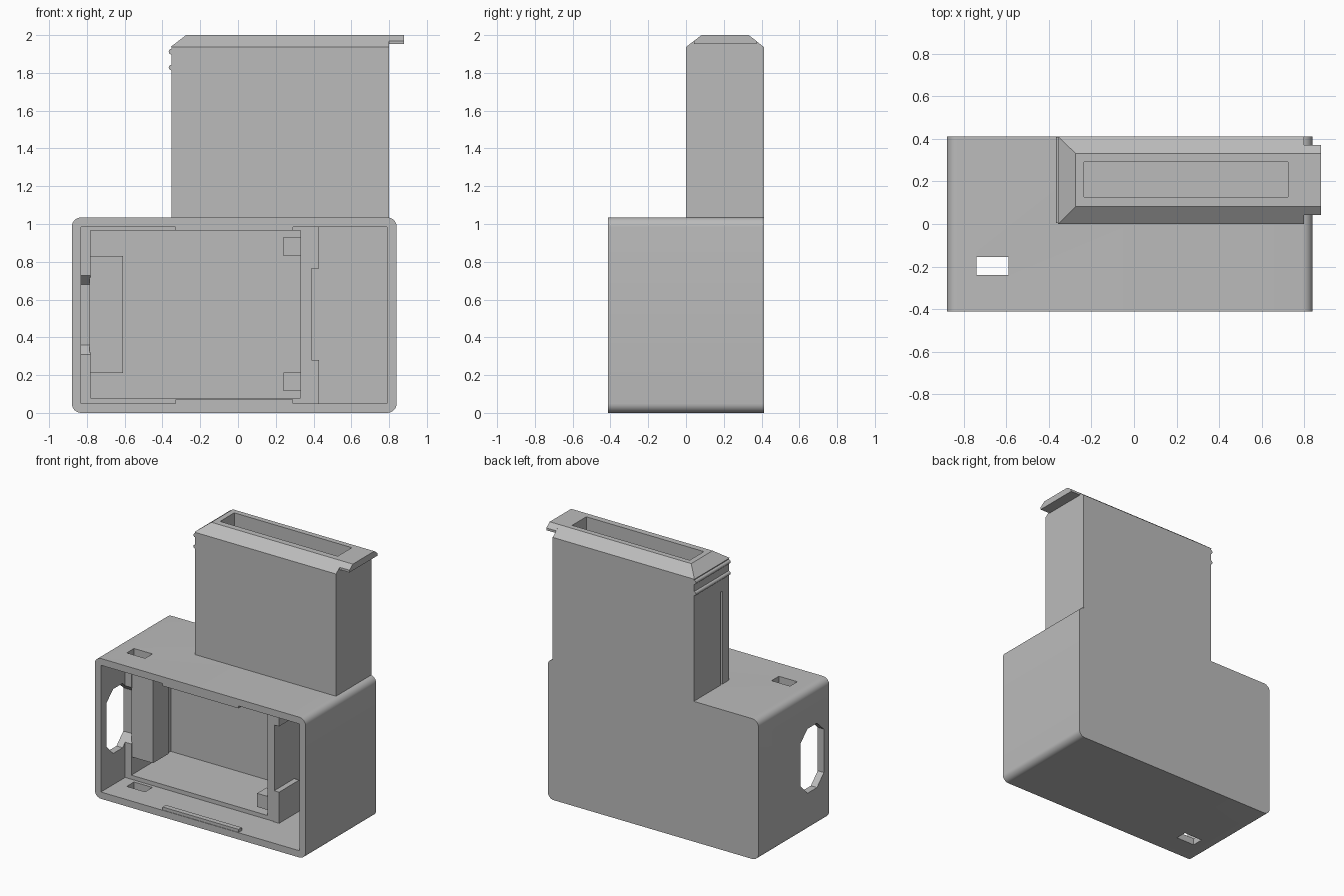
import bpy
import bmesh
import math

old = bpy.data.objects.get("Cube")
if old:
    bpy.data.objects.remove(old, do_unlink=True)

GREY = (0.5, 0.5, 0.5, 1)
grey = bpy.data.materials.new("plain grey")
grey.use_nodes = True
grey.diffuse_color = GREY
grey.node_tree.nodes["Principled BSDF"].inputs["Base Color"].default_value = GREY


def finish(name, bm):
    bmesh.ops.recalc_face_normals(bm, faces=bm.faces[:])
    mesh = bpy.data.meshes.new(name)
    bm.to_mesh(mesh)
    bm.free()
    mesh.materials.append(grey)
    obj = bpy.data.objects.new(name, mesh)
    bpy.context.collection.objects.link(obj)
    return obj


def loft(name, start, end):
    """Closed solid between two matching loops of points."""
    bm = bmesh.new()
    a = [bm.verts.new(p) for p in start]
    b = [bm.verts.new(p) for p in end]
    bm.faces.new(a)
    bm.faces.new(b)
    for i in range(len(a)):
        j = (i + 1) % len(a)
        bm.faces.new((a[i], a[j], b[j], b[i]))
    return finish(name, bm)


def rect(x, y, z):
    return [(x[0], y[0], z), (x[1], y[0], z), (x[1], y[1], z), (x[0], y[1], z)]


def box(name, x, y, z):
    return loft(name, rect(x, y, z[0]), rect(x, y, z[1]))


def prism_x(name, profile, x):
    """Extrude a (y, z) profile along x."""
    return loft(name, *[[(v, y, z) for y, z in profile] for v in x])


def activate(obj):
    bpy.ops.object.select_all(action='DESELECT')
    obj.select_set(True)
    bpy.context.view_layer.objects.active = obj


def cut(obj, cutter):
    cutter.hide_render = True
    mod = obj.modifiers.new("cut", 'BOOLEAN')
    mod.operation = 'DIFFERENCE'
    mod.solver = 'EXACT'
    mod.object = cutter
    activate(obj)
    bpy.ops.object.modifier_apply(modifier=mod.name)
    bpy.data.objects.remove(cutter, do_unlink=True)


BACK, FRONT, TOP = 0.412, -0.412, 1.035
FRAME = -0.13

# Housing with rounded long edges
housing = box("housing", (-0.88, 0.84), (FRONT, BACK), (0, TOP))
bm = bmesh.new()
bm.from_mesh(housing.data)
edges = [e for e in bm.edges
         if abs(e.verts[0].co.y - e.verts[1].co.y) > 0.5]
bmesh.ops.bevel(bm, geom=edges, offset=0.05, segments=8,
                profile=0.5, affect='EDGES')
bm.to_mesh(housing.data)
bm.free()

# Front opening, framed inner pocket and side pocket
cut(housing, box("opening", (-0.83, 0.79), (-0.6, FRAME), (0.05, 0.985)))
cut(housing, box("inner_pocket", (-0.78, 0.33), (-0.2, 0.33), (0.08, 0.965)))
cut(housing, box("side_pocket", (0.39, 0.79), (-0.2, 0.36), (0.05, 0.985)))

# Slot through roof and floor
cut(housing, box("slot", (-0.74, -0.59), (-0.24, -0.155), (-0.2, 1.2)))

# Eight-sided side window
window = [(-0.35, 0.36), (-0.27, 0.28), (-0.16, 0.28), (-0.08, 0.36),
          (-0.08, 0.68), (-0.16, 0.755), (-0.27, 0.755), (-0.35, 0.68)]
cut(housing, prism_x("side_window", window, (-1, -0.77)))
activate(housing)
bpy.ops.object.shade_smooth_by_angle(angle=math.radians(30))

# Fittings inside the housing
box("inner_post", (-0.785, -0.61), (-0.12, 0.06), (0.21, 0.83))
for side, z_block, z_bracket, z_ridge in (
        ("lower", (0.115, 0.215), (0.045, 0.28), (0.045, 0.072)),
        ("upper", (0.83, 0.93), (0.765, 0.99), (0.965, 0.99))):
    box(side + "_block", (0.24, 0.335), (-0.12, -0.01), z_block)
    box(side + "_bracket", (0.385, 0.43), (FRAME - 0.005, 0.1), z_bracket)
    box(side + "_snap_ridge", (-0.33, 0.29), (-0.408, -0.37), z_ridge)

# Tower shaft with bevelled top
shaft_x, shaft_y = (-0.352, 0.8), (0.0, BACK)
tower = box("tower", shaft_x, shaft_y, (TOP, 1.937))
cap = loft("tower_cap", rect((-0.357, 0.8), shaft_y, 1.937),
           rect((-0.275, 0.8), (0.082, 0.332), 2.0))
for part in (tower, cap):
    cut(part, box("pocket", (-0.235, 0.725), (0.127, 0.292), (1.1, 2.2)))
cut(tower, box("groove", (-0.5, -0.335), (0.08, 0.1), (0.9, 1.72)))

# Overhanging tongue on the cap
tongue = [(0.043, 1.953), (0.043, 1.97), (0.082, 2.0),
          (0.332, 2.0), (0.372, 1.97), (0.372, 1.953)]
prism_x("cap_tongue", tongue, (0.8, 0.88))

# Two snap ridges across the tower end
for label, z in (("upper", 1.912), ("lower", 1.828)):
    ring = [(-0.352 + 0.015 * math.cos(a), 0.015 * math.sin(a) + z)
            for a in (math.tau * i / 12 for i in range(12))]
    ridge = loft(label + "_tower_ridge",
                 *[[(x, y, h) for x, h in ring] for y in (0.004, BACK - 0.004)])
    activate(ridge)
    bpy.ops.object.shade_smooth_by_angle(angle=math.radians(40))
